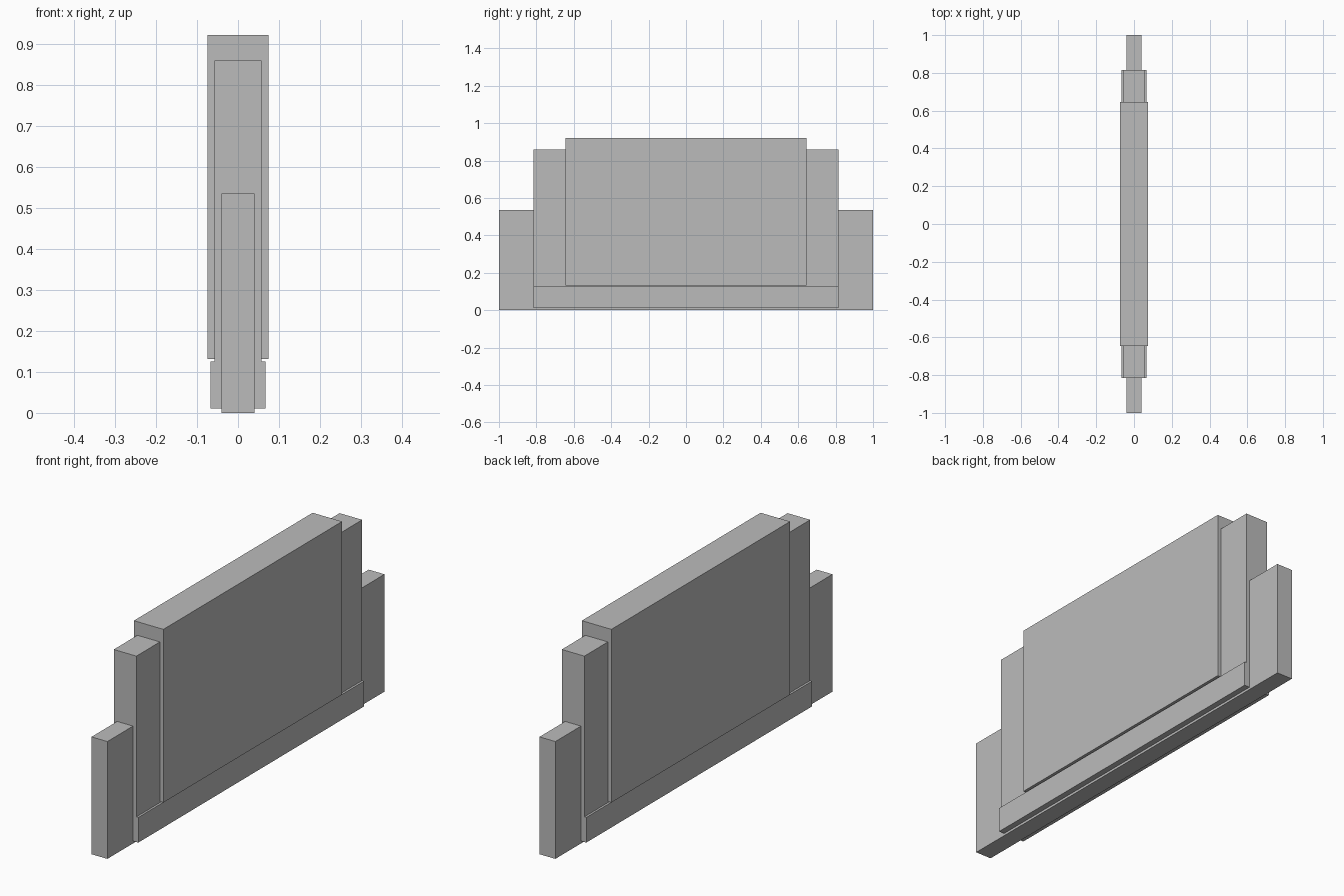
import bpy

cube = bpy.data.objects.get("Cube")
if cube:
    bpy.data.objects.remove(cube, do_unlink=True)

# Single flat grey
grey = bpy.data.materials.new("plain_grey")
grey.use_nodes = True
colour = (0.5, 0.5, 0.5, 1)
grey.diffuse_color = colour
grey.node_tree.nodes["Principled BSDF"].inputs["Base Color"].default_value = colour


def slab(name, half_x, half_y, bottom, top):
    """Box centred on x and y, spanning bottom to top."""
    bpy.ops.mesh.primitive_cube_add(size=2, location=(0, 0, (bottom + top) / 2))
    obj = bpy.context.object
    obj.name = name
    obj.scale = (half_x, half_y, (top - bottom) / 2)
    bpy.ops.object.transform_apply(location=False, rotation=False, scale=True)
    obj.data.materials.append(grey)
    return obj


# Thin, low core running the full length
slab("long_core", 0.040, 1.0, 0.0, 0.536)
# Taller middle layer
slab("middle_slab", 0.057, 0.815, 0.012, 0.86)
# Thick main panel, with a narrow gap above the plinth
slab("main_panel", 0.0745, 0.645, 0.131, 0.922)
# Plinth around the foot
slab("plinth", 0.067, 0.815, 0.011, 0.126)
